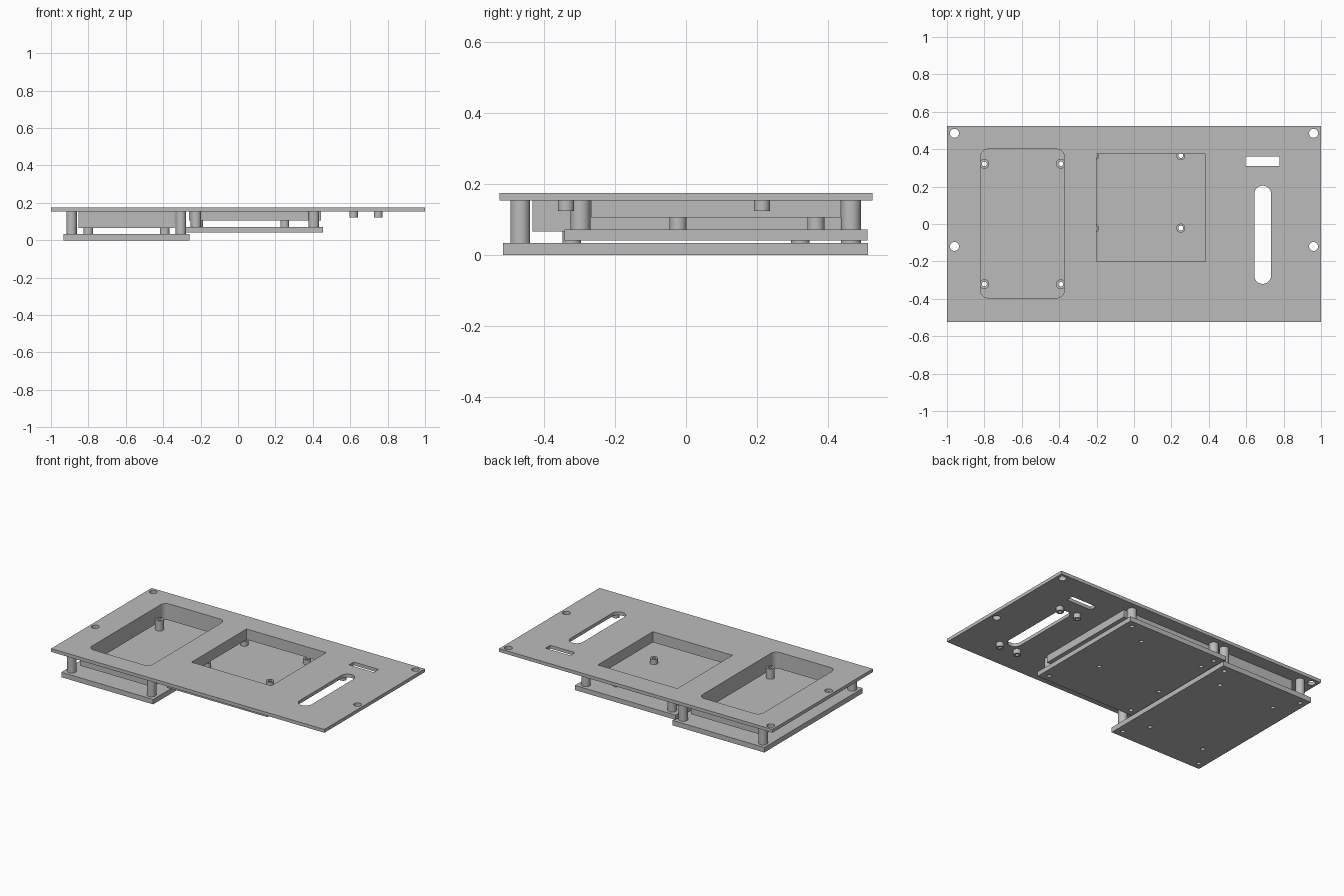
import bpy, bmesh, math

cube = bpy.data.objects.get("Cube")
if cube:
    bpy.data.objects.remove(cube, do_unlink=True)

grey = bpy.data.materials.new("plain_grey")
grey.use_nodes = True
GREY = (0.5, 0.5, 0.5, 1)
grey.diffuse_color = GREY
grey.node_tree.nodes["Principled BSDF"].inputs["Base Color"].default_value = GREY


def circle(x, y, r, n=32):
    return [(x + r * math.cos(2 * math.pi * i / n), y + r * math.sin(2 * math.pi * i / n))
            for i in range(n)]


def rect(x0, x1, y0, y1, r=0, n=10):
    """Rectangle outline, with rounded corners if r is given."""
    if not r:
        return [(x0, y0), (x1, y0), (x1, y1), (x0, y1)]
    pts = []
    centres = [(x1 - r, y1 - r), (x0 + r, y1 - r), (x0 + r, y0 + r), (x1 - r, y0 + r)]
    for k, (cx, cy) in enumerate(centres):
        for i in range(n + 1):
            a = math.pi / 2 * (k + i / n)
            p = (cx + r * math.cos(a), cy + r * math.sin(a))
            if not pts or math.dist(p, pts[-1]) > 1e-5:
                pts.append(p)
    return pts


def slab(name, outline, holes, z0, z1):
    """Flat outline with holes, extruded from z0 to z1."""
    curve = bpy.data.curves.new(name, 'CURVE')
    curve.dimensions = '2D'
    curve.fill_mode = 'BOTH'
    curve.extrude = (z1 - z0) / 2
    for pts in [outline] + holes:
        s = curve.splines.new('POLY')
        s.points.add(len(pts) - 1)
        for p, (x, y) in zip(s.points, pts):
            p.co = (x, y, 0, 1)
        s.use_cyclic_u = True
    temp = bpy.data.objects.new(name + "_curve", curve)
    bpy.context.collection.objects.link(temp)
    mesh = bpy.data.meshes.new_from_object(temp.evaluated_get(bpy.context.evaluated_depsgraph_get()))
    bpy.data.objects.remove(temp, do_unlink=True)
    bpy.data.curves.remove(curve)

    bm = bmesh.new()
    bm.from_mesh(mesh)
    bmesh.ops.remove_doubles(bm, verts=bm.verts, dist=1e-5)
    bmesh.ops.recalc_face_normals(bm, faces=bm.faces)
    bmesh.ops.translate(bm, verts=bm.verts, vec=(0, 0, (z0 + z1) / 2))
    for f in bm.faces:
        f.smooth = True
    bm.to_mesh(mesh)
    bm.free()
    mesh.set_sharp_from_angle(angle=math.radians(30))
    mesh.materials.clear()
    mesh.materials.append(grey)
    mesh.name = name
    obj = bpy.data.objects.new(name, mesh)
    bpy.context.collection.objects.link(obj)
    return obj


def tubes(name, spots, r, z0, z1, bore=0.013):
    for i, (x, y) in enumerate(spots):
        slab(f"{name}_{i + 1}", circle(x, y, r), [circle(x, y, bore)], z0, z1)


def grid(xs, ys):
    return [(x, y) for x in xs for y in ys]


def bores(spots, r=0.013):
    return [circle(x, y, r) for x, y in spots]


# Heights of the panel and the two boards
PANEL, TOP = 0.153, 0.175
LOW = 0.033
MID0, MID1 = 0.041, 0.072

# Front panel with its openings
left_window = rect(-0.82, -0.373, -0.395, 0.40, 0.04)
mid_window = rect(-0.2, 0.383, -0.2, 0.375)
slots = [rect(0.595, 0.777, 0.31, 0.36), rect(0.643, 0.733, -0.32, 0.205, 0.045)]
screw_holes = bores(grid((-0.96, 0.96), (-0.12, 0.485)), 0.024)
slab("panel", rect(-1, 1, -0.525, 0.525), [left_window, mid_window] + slots + screw_holes, PANEL, TOP)

# Frames under the two windows
slab("left_frame", rect(-0.853, -0.34, -0.432, 0.435), [left_window], 0.066, PANEL)
slab("middle_frame", rect(-0.262, 0.445, -0.268, 0.437), [mid_window], 0.105, PANEL)

# Left board, its corner posts and inner standoffs
left_posts = grid((-0.89, -0.305), (-0.467, 0.465))
left_pins = grid((-0.80, -0.392), (-0.322, 0.322))
slab("left_board", rect(-0.933, -0.26, -0.515, 0.513), bores(left_posts + left_pins), 0, LOW)
tubes("left_post", left_posts, 0.028, LOW, PANEL)
tubes("left_standoff", left_pins, 0.026, LOW, 0.10)

# Middle board, its corner posts and inner standoffs
mid_posts = grid((-0.225, 0.406), (-0.297, 0.465))
mid_pins = grid((-0.21, 0.25), (-0.022, 0.366))
slab("middle_board", rect(-0.28, 0.455, -0.343, 0.511), bores(mid_posts + mid_pins), MID0, MID1)
tubes("middle_post", mid_posts, 0.028, MID1, PANEL)
tubes("middle_standoff", mid_pins, 0.024, MID1, 0.105)

# Short pegs under the panel, beside the long slot
tubes("slot_peg", grid((0.618, 0.75), (-0.338, 0.214)), 0.023, 0.123, PANEL, 0.011)
